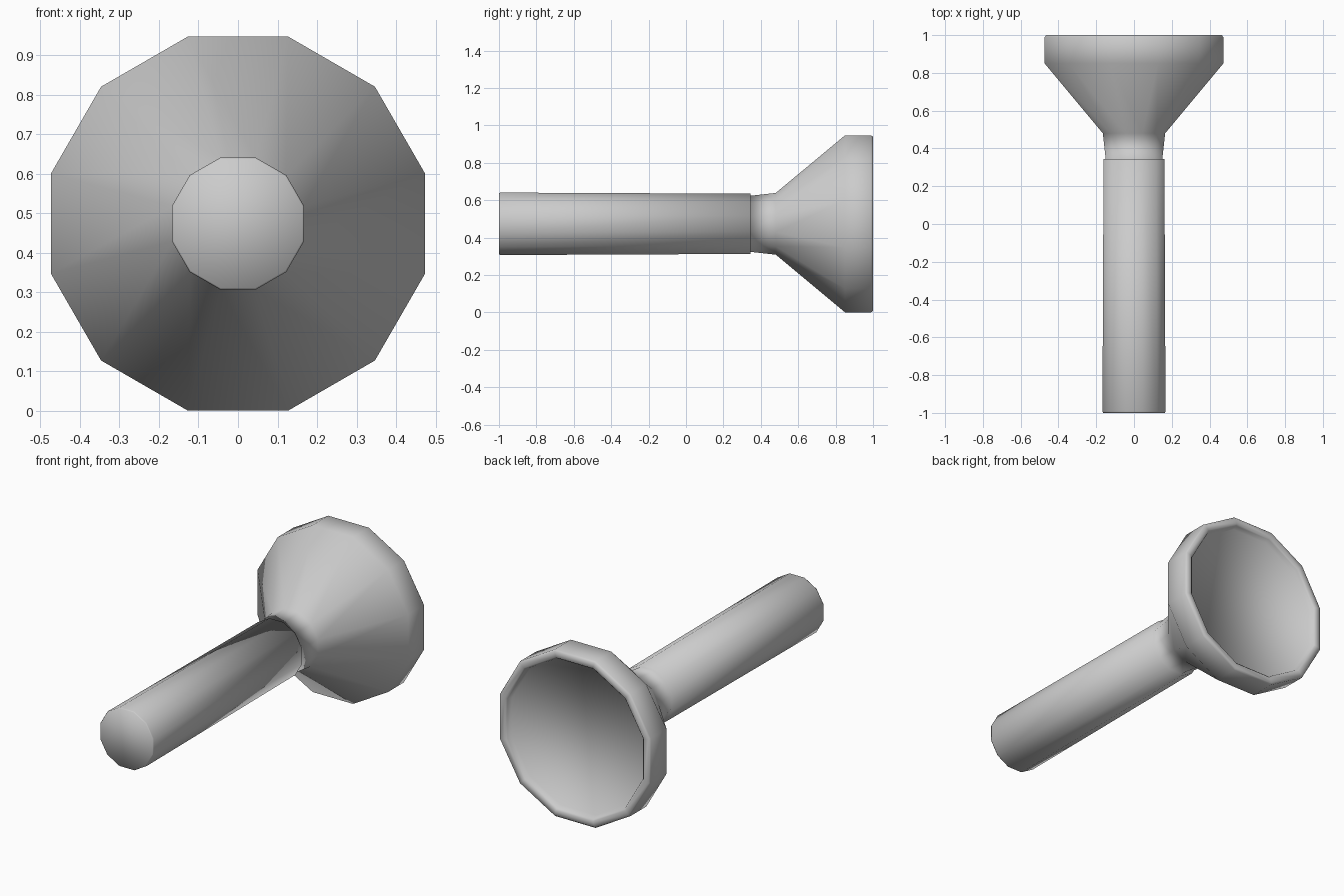
import bpy, bmesh, math

if "Cube" in bpy.data.objects:
    bpy.data.objects.remove(bpy.data.objects["Cube"])

SIDES = 12
FLAT = math.cos(math.pi / SIDES)   # flat-to-corner ratio of the 12-sided section
AXIS_Z = 0.474


def lathe(name, profile):
    """Spin (flat radius, y) pairs round the y axis, cap both ends, shade smooth."""
    bm = bmesh.new()
    rings = []
    for r, y in profile:
        ring = []
        for i in range(SIDES):
            a = (i + 0.5) * 2 * math.pi / SIDES
            ring.append(bm.verts.new((r / FLAT * math.cos(a), y,
                                      AXIS_Z + r / FLAT * math.sin(a))))
        rings.append(ring)
    for a, b in zip(rings, rings[1:]):
        for i in range(SIDES):
            j = (i + 1) % SIDES
            bm.faces.new((a[i], b[i], b[j], a[j]))
    bm.faces.new(rings[0])
    bm.faces.new(rings[-1])
    bmesh.ops.recalc_face_normals(bm, faces=bm.faces)
    for f in bm.faces:
        f.smooth = True
    mesh = bpy.data.meshes.new(name)
    bm.to_mesh(mesh)
    bm.free()
    obj = bpy.data.objects.new(name, mesh)
    bpy.context.collection.objects.link(obj)


# One soft-shaded shell: grip, stepped neck, flared head, rim and recessed lens
lathe("flashlight", [(0.163, -1.0), (0.167, -0.993), (0.161, 0.345),
                     (0.15, 0.345), (0.165, 0.48), (0.473, 0.85),
                     (0.473, 0.99), (0.465, 1.0), (0.435, 1.0),
                     (0.425, 0.99), (0.415, 0.965)])
